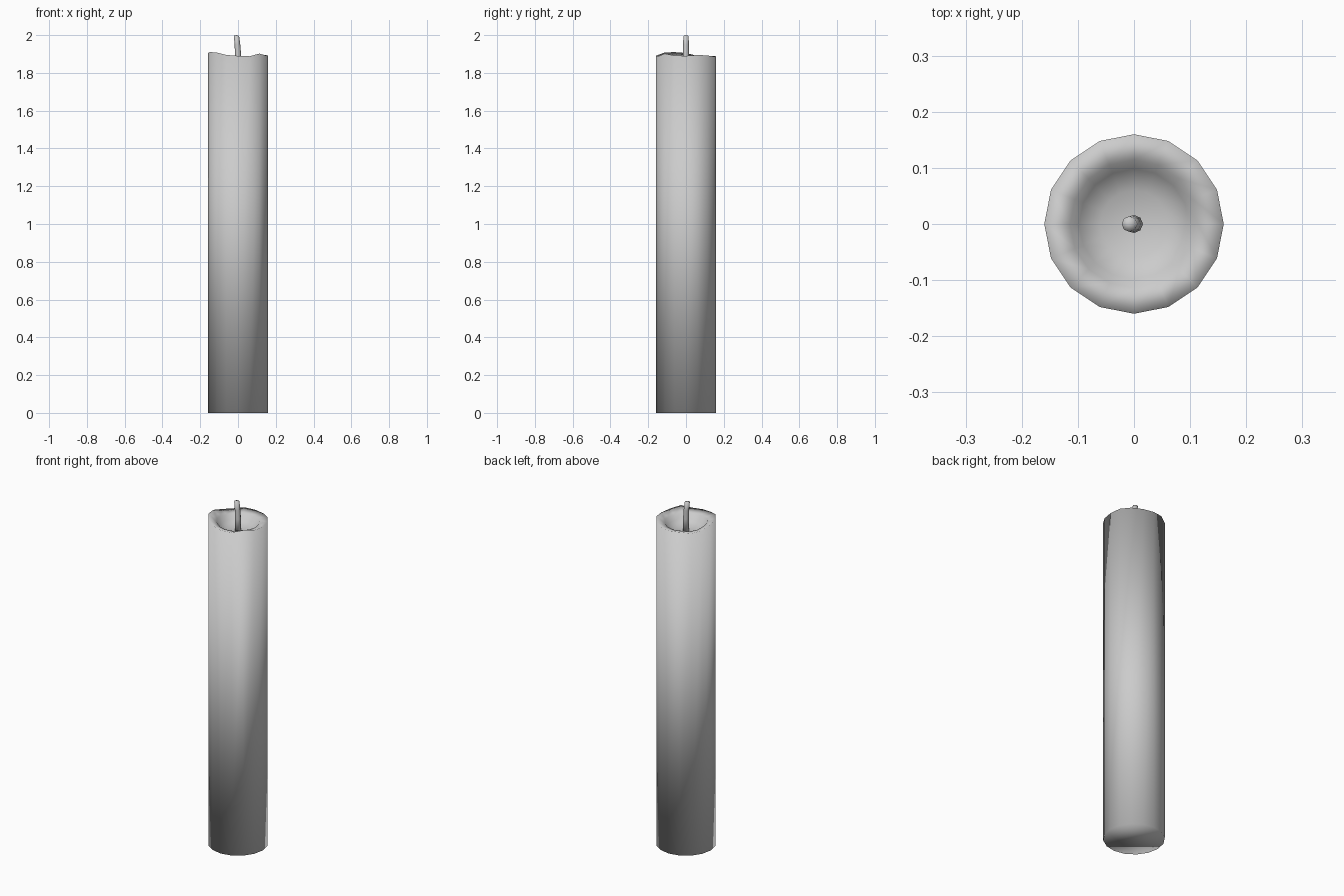
import bpy, bmesh
from math import cos, sin, tau

if "Cube" in bpy.data.objects:
    bpy.data.objects.remove(bpy.data.objects["Cube"])


def add_ring(bm, n, radius, heights, cx=0.0):
    return [bm.verts.new((cx + radius * cos(tau * i / n),
                          radius * sin(tau * i / n), heights[i])) for i in range(n)]


def bridge(bm, a, b):
    n = len(a)
    for i in range(n):
        j = (i + 1) % n
        bm.faces.new((a[i], a[j], b[j], b[i]))


def build(name, n, profile, apex=None):
    """Stack rings of (radius, heights, x centre); close with a cap or an apex fan."""
    bm = bmesh.new()
    rings = [add_ring(bm, n, *p) for p in profile]
    for a, b in zip(rings, rings[1:]):
        bridge(bm, a, b)
    bm.faces.new(rings[0][::-1])
    last = rings[-1]
    if apex:
        tip = bm.verts.new(apex)
        for i in range(n):
            bm.faces.new((last[i], last[(i + 1) % n], tip))
    else:
        bm.faces.new(last)
    for f in bm.faces:
        f.smooth = True
    mesh = bpy.data.meshes.new(name)
    bm.to_mesh(mesh)
    bm.free()
    obj = bpy.data.objects.new(name, mesh)
    bpy.context.collection.objects.link(obj)
    return obj


# Wax body: 16 sides, uneven melted rim and a hollow pool
N = 16
rim = [1.89, 1.895, 1.892, 1.887, 1.887, 1.89, 1.883, 1.89,
       1.905, 1.91, 1.908, 1.895, 1.89, 1.888, 1.902, 1.892]
lip = [1.878 + 0.4 * (h - 1.893) for h in rim]
build("wax_body", N, [
    (0.16, [0.0] * N, 0),
    (0.16, rim, 0),
    (0.114, lip, 0),
    (0.098, [1.85] * N, 0),
    (0.06, [1.832] * N, 0),
], apex=(0, 0, 1.825))

# Wick: thin 8-sided stem leaning slightly left
W = 8
build("wick", W, [
    (0.016, [1.815] * W, 0.0),
    (0.016, [1.90] * W, 0.0),
    (0.015, [1.95] * W, -0.003),
    (0.014, [1.996] * W, -0.008),
], apex=(-0.009, 0, 2.0))
